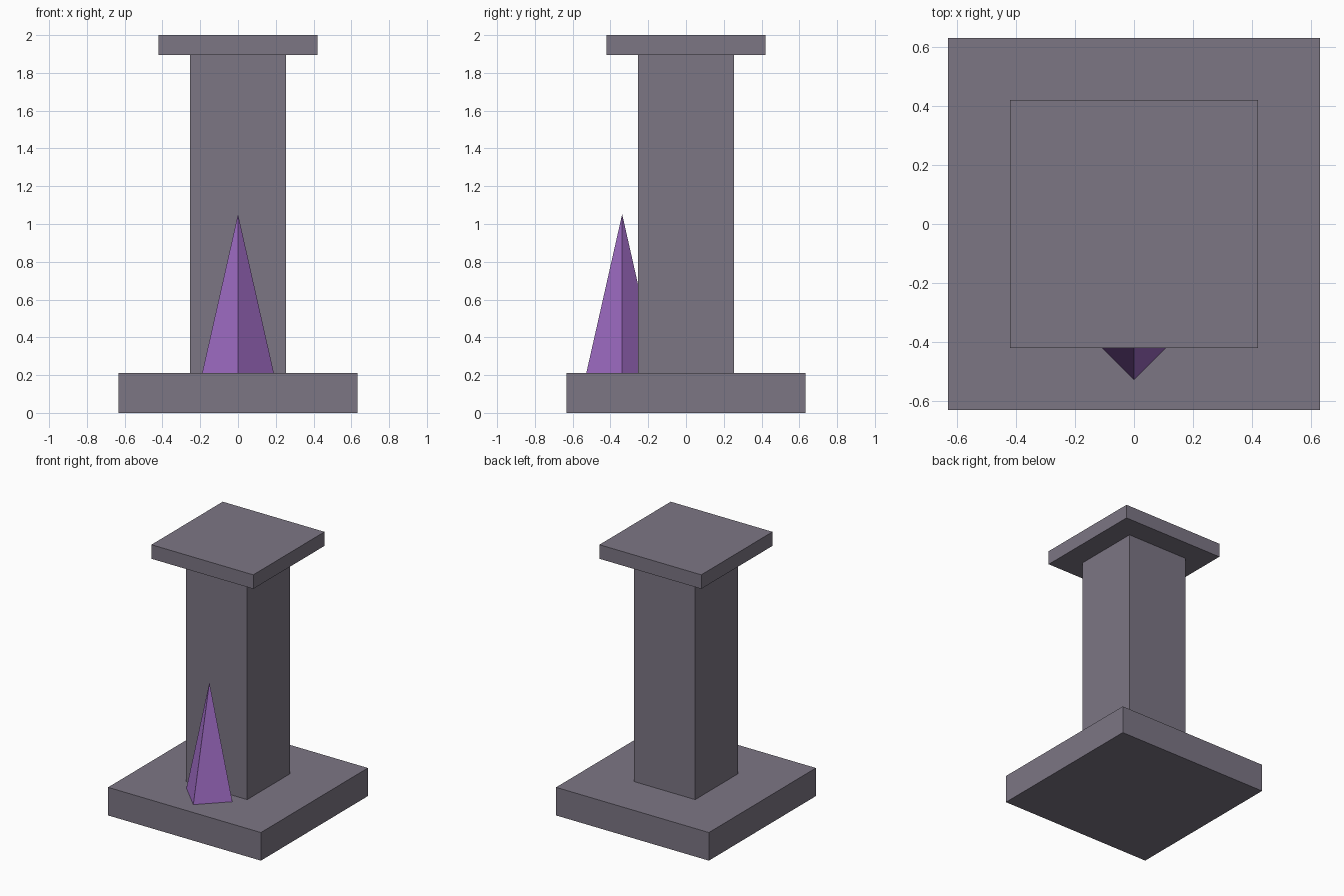
import bpy

if "Cube" in bpy.data.objects:
    bpy.data.objects.remove(bpy.data.objects["Cube"])


def material(name, rgb):
    m = bpy.data.materials.new(name)
    m.diffuse_color = (*rgb, 1.0)
    m.use_nodes = True
    m.node_tree.nodes["Principled BSDF"].inputs["Base Color"].default_value = m.diffuse_color
    return m


stone = material("grey stone", (0.202, 0.181, 0.231))
purple = material("purple crystal", (0.361, 0.156, 0.578))


def slab(name, half, z0, z1):
    bpy.ops.mesh.primitive_cube_add(size=1, location=(0, 0, (z0 + z1) / 2))
    ob = bpy.context.object
    ob.name = name
    ob.scale = (2 * half, 2 * half, z1 - z0)
    bpy.ops.object.transform_apply(location=False, rotation=False, scale=True)
    ob.data.materials.append(stone)


# Stone pillar: plinth, shaft and cap
slab("plinth", 0.632, 0.0, 0.21)
slab("shaft", 0.253, 0.21, 1.895)
slab("cap", 0.421, 1.895, 2.0)

# Four-sided crystal with corners on the axes, partly sunk into the shaft front
bpy.ops.mesh.primitive_cone_add(vertices=4, radius1=0.19, radius2=0, depth=0.842,
                                location=(0, -0.338, 0.21 + 0.421))
crystal = bpy.context.object
crystal.name = "crystal"
crystal.data.materials.append(purple)
